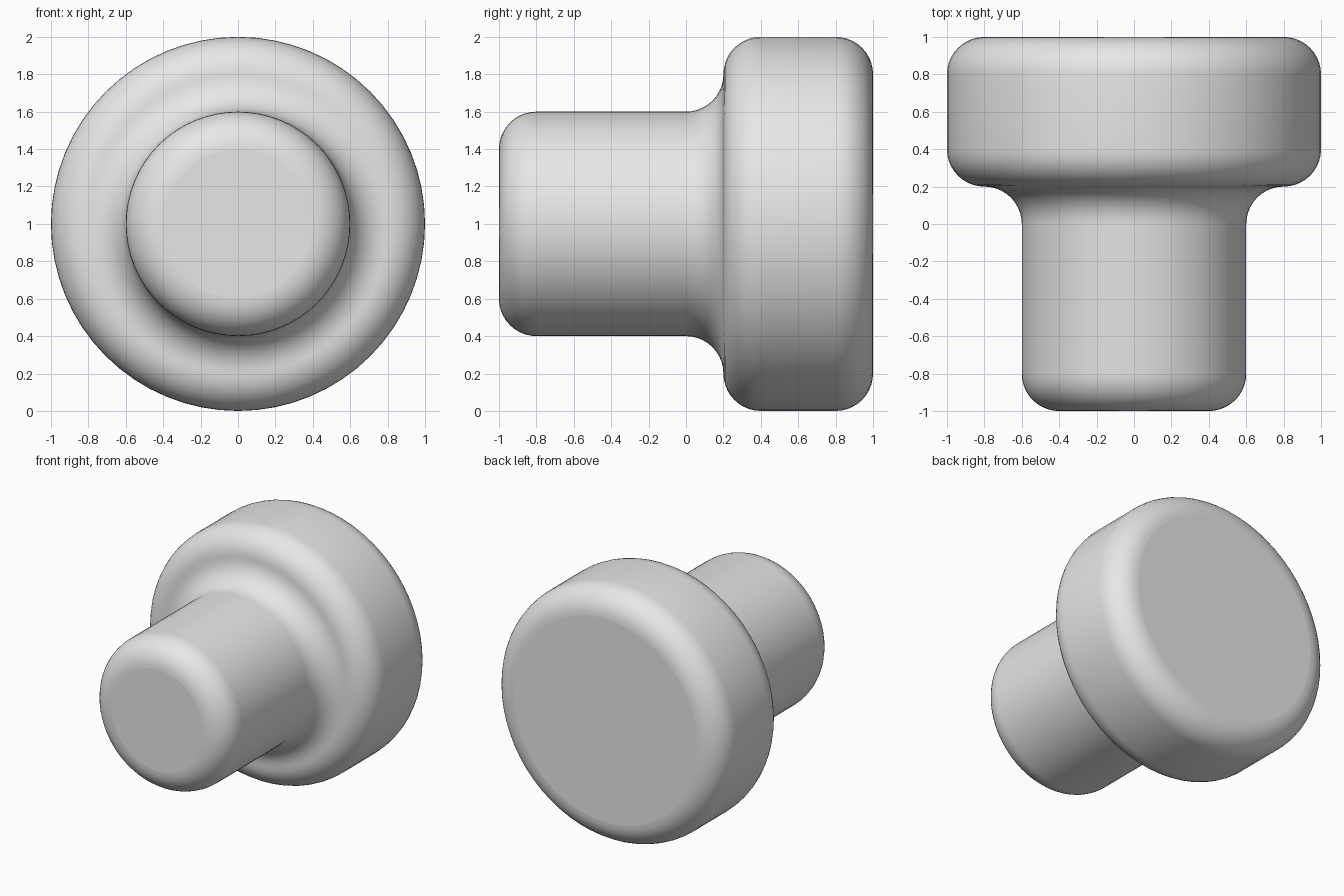
import bpy
import bmesh
from math import cos, sin, pi, radians
from mathutils import Vector

if "Cube" in bpy.data.objects:
    bpy.data.objects.remove(bpy.data.objects["Cube"], do_unlink=True)

SIDES = 64
ARC_STEPS = 10
ROUND = 0.2


def arc(radius, y, start, end):
    """Quarter-round points (radius, y) about a centre, angles in degrees."""
    points = []
    for i in range(ARC_STEPS + 1):
        a = radians(start + (end - start) * i / ARC_STEPS)
        points.append((radius + ROUND * cos(a), y + ROUND * sin(a)))
    return points


# Plain grey material
grey = bpy.data.materials.new("light grey")
grey.use_nodes = True
grey.diffuse_color = (0.8, 0.8, 0.8, 1)
grey.node_tree.nodes["Principled BSDF"].inputs["Base Color"].default_value = grey.diffuse_color

# Profile: rounded stem tip, fillet at the head, two rounded head rims
profile = (arc(0.4, -0.8, -90, 0) + arc(0.8, 0, 180, 90)
           + arc(0.8, 0.4, -90, 0) + arc(0.8, 0.8, 0, 90))

# Turn the profile around the front-to-back axis
bm = bmesh.new()
verts = [bm.verts.new((r, y, 0)) for r, y in profile]
edges = [bm.edges.new(pair) for pair in zip(verts, verts[1:])]
bmesh.ops.spin(bm, geom=verts + edges, cent=(0, 0, 0), axis=(0, 1, 0),
               angle=2 * pi, steps=SIDES)
bmesh.ops.remove_doubles(bm, verts=bm.verts, dist=0.0001)

# Close the flat front and back ends
bmesh.ops.holes_fill(bm, edges=[e for e in bm.edges if e.is_boundary], sides=0)
bmesh.ops.recalc_face_normals(bm, faces=bm.faces)
for face in bm.faces:
    face.smooth = len(face.verts) <= 4
bmesh.ops.translate(bm, verts=bm.verts, vec=Vector((0, 0, 1)))

mesh = bpy.data.meshes.new("round_knob")
bm.to_mesh(mesh)
bm.free()
mesh.materials.append(grey)
knob = bpy.data.objects.new("round_knob", mesh)
bpy.context.collection.objects.link(knob)
